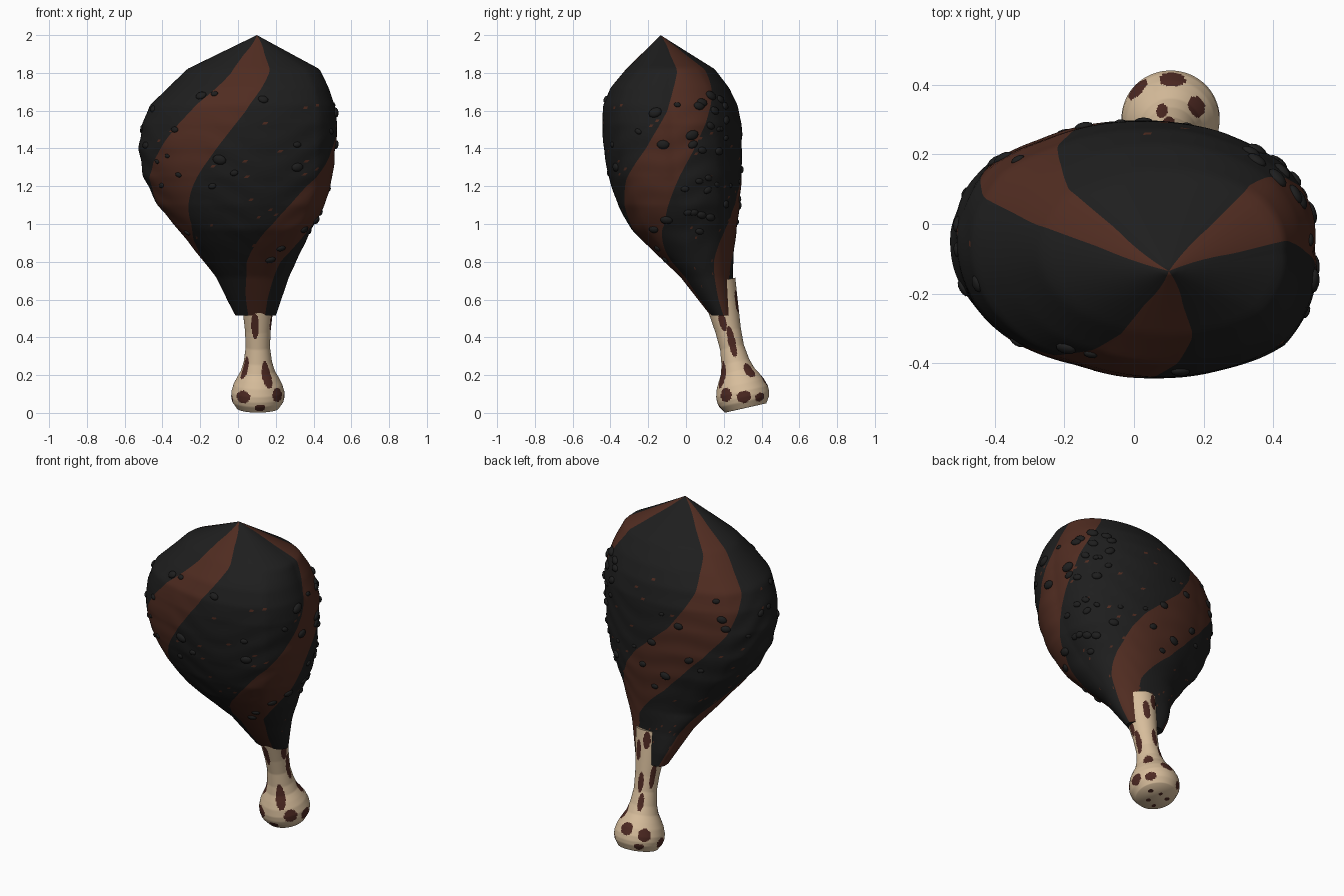
import bpy, bmesh, math, random
from mathutils import Vector, Matrix

if "Cube" in bpy.data.objects:
    bpy.data.objects.remove(bpy.data.objects["Cube"])

random.seed(4)


def material(name, col):
    m = bpy.data.materials.new(name)
    m.diffuse_color = (*col, 1)
    m.use_nodes = True
    m.node_tree.nodes["Principled BSDF"].inputs["Base Color"].default_value = m.diffuse_color
    return m


char = material("charred black", (0.013, 0.013, 0.013))
brown = material("roasted brown", (0.080, 0.025, 0.015))
ivory = material("bone ivory", (0.68, 0.51, 0.33))
spot = material("dark spot", (0.075, 0.022, 0.016))


def lerp(table, v):
    """Piecewise linear lookup; first column is the key."""
    if v <= table[0][0]:
        return table[0][1:]
    for a, b in zip(table, table[1:]):
        if v <= b[0]:
            k = (v - a[0]) / (b[0] - a[0])
            return [p + (q - p) * k for p, q in zip(a[1:], b[1:])]
    return table[-1][1:]


def finish(bm, name, mats, angle=40):
    me = bpy.data.meshes.new(name)
    bm.to_mesh(me)
    bm.free()
    for m in mats:
        me.materials.append(m)
    ob = bpy.data.objects.new(name, me)
    bpy.context.collection.objects.link(ob)
    bpy.ops.object.select_all(action='DESELECT')
    ob.select_set(True)
    bpy.context.view_layer.objects.active = ob
    bpy.ops.object.shade_smooth_by_angle(angle=math.radians(angle))
    return ob


def skin(bm, rings, mat_rule):
    """Quads between stacked closed rings, ccw seen from above."""
    vs = [[bm.verts.new(p) for p in r] for r in rings]
    n = len(rings[0])
    for i in range(len(vs) - 1):
        for j in range(n):
            k = (j + 1) % n
            f = bm.faces.new((vs[i][j], vs[i][k], vs[i + 1][k], vs[i + 1][j]))
            f.material_index = mat_rule(i, j)
    bm.faces.new(vs[0][::-1])
    return vs


# Meat cross-sections: z, x min, x max, y min, y max
BODY = [(0.515, -0.01, 0.20, 0.13, 0.25), (0.72, -0.115, 0.27, -0.03, 0.24),
        (0.85, -0.22, 0.33, -0.165, 0.252), (0.97, -0.315, 0.385, -0.285, 0.265),
        (1.1, -0.425, 0.455, -0.355, 0.28), (1.25, -0.50, 0.495, -0.405, 0.29),
        (1.4, -0.525, 0.51, -0.43, 0.292), (1.53, -0.505, 0.52, -0.438, 0.29),
        (1.63, -0.465, 0.505, -0.432, 0.268), (1.72, -0.37, 0.475, -0.395, 0.225),
        (1.82, -0.27, 0.43, -0.315, 0.15), (2.0, 0.1, 0.1, -0.135, -0.135)]
# Lumpy outline: angle, radius factor against a plain ellipse
LUMPS = [(0, 1.01), (25, 1.06), (48, 1.12), (68, 1.06), (90, 1), (128, 1.06), (153, 1.04),
         (180, 1.01), (211, 1), (231, 1.04), (270, 1), (287, .99), (319, .99), (340, .97), (360, 1.01)]
# Spiral: z, angle of the first stripe (0 = front, positive towards +x), half width
TWIST = [(0.5, -118, 25), (0.6, -115, 24), (0.8, -102, 22), (1.0, -73, 24), (1.2, -54, 23),
         (1.4, -32, 20), (1.6, -15, 18), (1.8, -2, 16), (1.9, -1, 16), (2.0, 8, 15)]


def surface(phi, z):
    x0, x1, y0, y1 = lerp(BODY, z)
    deg = math.degrees(phi) % 360
    fade = max(0, min(1, (z - 0.6) / 0.3, (1.7 - z) / 0.3))
    lump = max(0, min(1, (z - 0.7) / 0.3, (2 - z) / 0.25))
    w = 1 + lump * (lerp(LUMPS, deg)[0] - 1)
    w += 0.005 * fade * math.sin(45 * z + 4 * math.sin(2 * phi + 1) + 2 * math.sin(5 * phi))
    # flap of skin around the back of the bone
    w += 0.35 * max(0, min(1, (0.85 - z) / 0.25)) * math.exp(-((deg - 218) / 28) ** 2)
    return Vector(((x0 + x1) / 2 + (x1 - x0) / 2 * math.sin(phi) * w,
                   (y0 + y1) / 2 - (y1 - y0) / 2 * math.cos(phi) * w, z))


# Meat: columns follow the spiral, so stripes are whole columns
COLS, ROWS, WIDE = 144, 110, 16
rings = []
for i in range(ROWS):
    z = 0.515 + 1.485 * i / ROWS
    mid, half = lerp(TWIST, z)
    top = max(0, min(1, (z - 1.6) / 0.2))
    halves = [half * (1 + top * d) for d in (0, 0.25, -0.15)]
    ring = []
    for j in range(COLS):
        s, k = divmod(j, 48)
        h, h2 = halves[s], halves[(s + 1) % 3]
        a = (2 * k / WIDE - 1) * h if k <= WIDE else h + (k - WIDE) / (48 - WIDE) * (120 - h - h2)
        ring.append(surface(math.radians(a + mid + 120 * s), z))
    rings.append(ring)


def stripe(i, j):
    if j % 48 < WIDE:
        return 1
    return 1 if 8 < i < 85 and random.random() < 0.01 else 0


bm = bmesh.new()
vs = skin(bm, rings, stripe)
tip = bm.verts.new((0.1, -0.135, 2.0))
for j in range(COLS):
    f = bm.faces.new((vs[-1][j], vs[-1][(j + 1) % COLS], tip))
    f.material_index = stripe(ROWS, j)
finish(bm, "meat", [char, brown])

# Warts: flattened blobs lying on the meat
bm = bmesh.new()


def wart(phi, z, r):
    p = surface(phi, z)
    tx = (surface(phi + 0.05, z) - surface(phi - 0.05, z)).normalized()
    tz = (surface(phi, z + 0.03) - surface(phi, z - 0.03)).normalized()
    n = tx.cross(tz).normalized()
    rot = Matrix((tx, n.cross(tx), n)).transposed().to_4x4()
    m = Matrix.Translation(p) @ rot @ Matrix.Rotation(random.uniform(-.5, .5), 4, 'Z')
    bmesh.ops.create_icosphere(bm, subdivisions=2, radius=1,
                               matrix=m @ Matrix.Diagonal((r, r * 0.72, r * 0.45, 1)))


front = [(-.2, 1.68, .03), (-.13, 1.69, .02), (.13, 1.66, .028), (-.1, 1.34, .037),
         (-.02, 1.27, .022), (-.14, 1.2, .022), (-.34, 1.5, .022), (-.32, 1.26, .018),
         (-.38, 1.36, .015), (.29, 1.42, .022), (.29, 1.3, .033), (.33, .97, .026),
         (.17, .81, .028), (.22, .87, .025)]
for x, z, r in front:
    x0, x1, _, _ = lerp(BODY, z)
    wart(math.asin((2 * x - x0 - x1) / (x1 - x0)), z, r)
right = [(-.16, 1.59, .036), (.03, 1.47, .036), (-.12, 1.42, .034), (.08, 1.39, .025),
         (-.24, 1.49, .02), (.04, 1.06, .025), (-.1, 1.02, .033), (-.16, .97, .028),
         (.07, .96, .024), (.12, 1.68, .034), (.17, 1.66, .03), (.12, 1.52, .026),
         (.14, 1.6, .03), (.2, 1.55, .03)]
for y, z, r in right:
    _, _, y0, y1 = lerp(BODY, z)
    wart(math.pi / 2 + math.asin((2 * y - y0 - y1) / (y1 - y0)), z, r)
for count, lo, hi in ((24, 95, 185), (15, 185, 330)):
    for _ in range(count):
        wart(math.radians(random.uniform(lo, hi)), random.uniform(0.95, 1.7),
             random.uniform(0.015, 0.032))
finish(bm, "warts", [char])

# Bone: lathe about a tilted axis; distance along axis, radius
BONE = [(0, .112), (.035, .135), (.06, .141), (.09, .14), (.13, .128), (.165, .11),
        (.2, .09), (.25, .075), (.33, .064), (.42, .068), (.5, .077), (.685, .098)]
BASE, AXIS = Vector((.105, .316, .026)), Vector((0, -.22, .975)).normalized()
OUT = Vector((0, -AXIS.z, AXIS.y))
SEGS, STEPS, LENGTH = 108, 130, .685
# Spots: angle, distance along axis, half angle, half length
SPOTS = [(-12, .46, 17, .07), (75, .47, 15, .05), (30, .20, 16, .07), (-55, .23, 16, .06),
         (95, .36, 17, .085), (130, .19, 17, .04), (-120, .42, 15, .07), (-160, .27, 14, .05),
         (185, .38, 15, .06), (160, .56, 15, .06), (-165, .63, 14, .05),
         (-35, .085, 18, .034), (50, .09, 16, .036), (5, .03, 13, .02), (92, .06, 16, .032),
         (130, .04, 14, .022), (178, .12, 17, .035), (-135, .10, 16, .036),
         (-85, .055, 14, .03), (215, .03, 12, .02)]


def spotted(i, j):
    t, a = LENGTH * (i + .5) / STEPS, 360 * (j + .5) / SEGS
    for sa, st, ha, ht in SPOTS:
        d = (a - sa + 180) % 360 - 180
        if (d / ha) ** 2 + ((t - st) / ht) ** 2 < 1:
            return 1
    return 0


bm = bmesh.new()
rings = []
for i in range(STEPS + 1):
    t = LENGTH * i / STEPS
    r = lerp(BONE, t)[0]
    rings.append([BASE + AXIS * t + OUT * r * math.cos(a) + Vector((r * math.sin(a), 0, 0))
                  for a in (2 * math.pi * j / SEGS for j in range(SEGS))])
vs = skin(bm, rings, spotted)
bm.faces.new(vs[-1])
# Small spots on the bone's end, as thin plates
for a, d, r in [(20, .05, .014), (110, .06, .016), (200, .03, .012), (260, .07, .015), (330, .08, .013)]:
    a = math.radians(a)
    p = BASE + OUT * d * math.cos(a) + Vector((d * math.sin(a), 0, 0)) - AXIS * .001
    rot = (-AXIS).to_track_quat('Z', 'Y').to_matrix().to_4x4()
    c = bmesh.ops.create_circle(bm, cap_ends=True, segments=10, radius=r,
                                matrix=Matrix.Translation(p) @ rot)
    for f in {f for v in c["verts"] for f in v.link_faces}:
        f.material_index = 1
finish(bm, "bone", [ivory, spot], 75)
